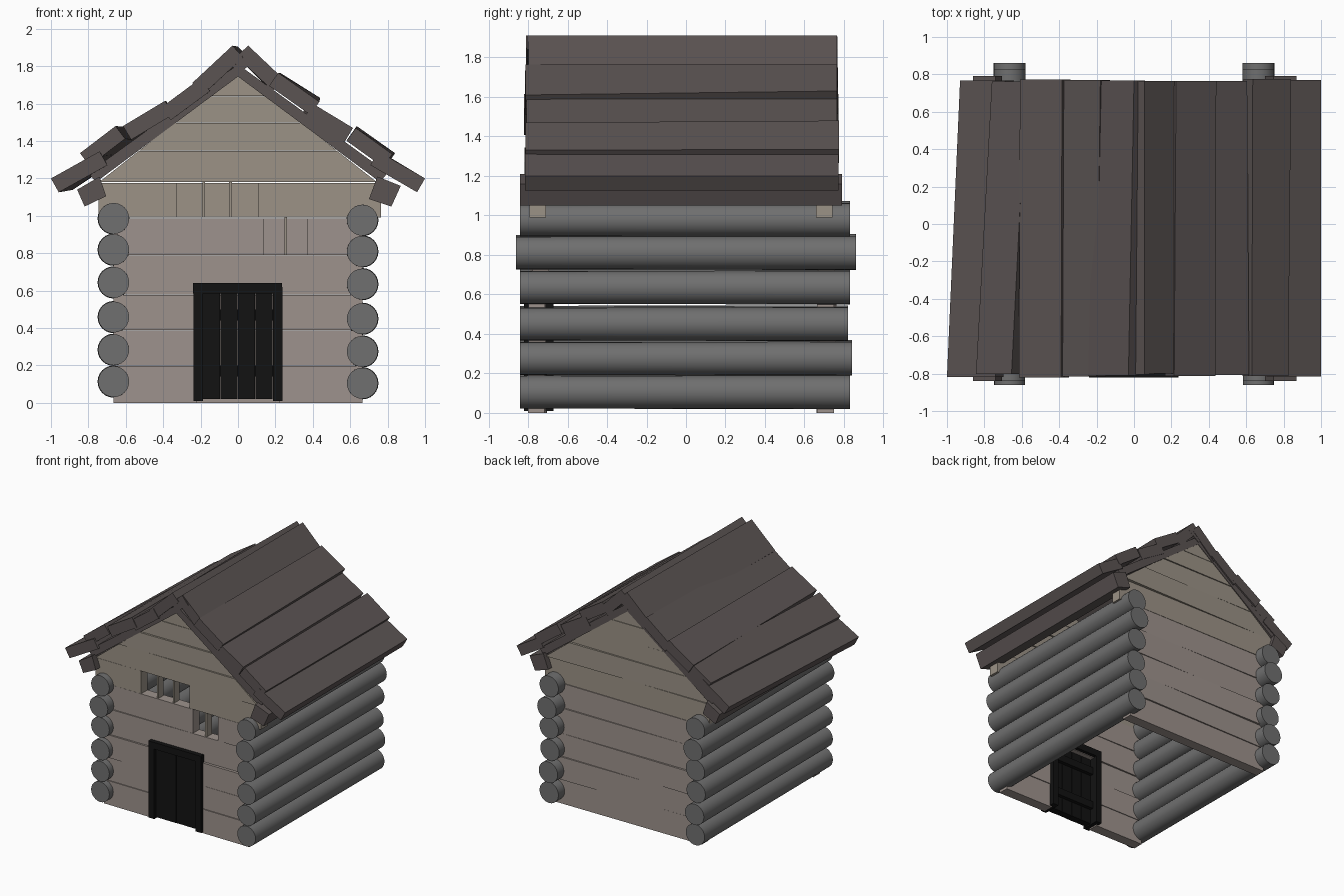
import bpy, bmesh, random
from math import pi, hypot
from mathutils import Matrix

if "Cube" in bpy.data.objects:
    bpy.data.objects.remove(bpy.data.objects["Cube"])

random.seed(4)


def material(name, rgb):
    m = bpy.data.materials.new(name)
    m.diffuse_color = (*rgb, 1)
    m.use_nodes = True
    m.node_tree.nodes["Principled BSDF"].inputs["Base Color"].default_value = m.diffuse_color
    return m


LOWER = material("lower_wood", (0.34, 0.29, 0.265))
UPPER = material("upper_wood", (0.33, 0.29, 0.24))
ROOF = material("roof_wood", (0.105, 0.088, 0.086))
LOG = material("log_grey", (0.16, 0.16, 0.16))
DARK = material("door_black", (0.006, 0.006, 0.006))


def finish(bm, name, mat):
    bmesh.ops.recalc_face_normals(bm, faces=bm.faces)
    me = bpy.data.meshes.new(name)
    bm.to_mesh(me)
    bm.free()
    me.materials.append(mat)
    ob = bpy.data.objects.new(name, me)
    bpy.context.collection.objects.link(ob)
    return ob


def prism(name, front, y0, y1, mat, back=None, skew=0.0):
    """Solid between an xz outline at y0 and another at y1."""
    bm = bmesh.new()
    back = back or front
    a = [bm.verts.new((x, y0 + skew * x, z)) for x, z in front]
    b = [bm.verts.new((x, y1 + skew * x, z)) for x, z in back]
    bm.faces.new(a)
    bm.faces.new(b[::-1])
    for i in range(len(a)):
        j = (i + 1) % len(a)
        bm.faces.new((a[i], b[i], b[j], a[j]))
    return finish(bm, name, mat)


def rect(x0, x1, z0, z1):
    return [(x0, z0), (x1, z0), (x1, z1), (x0, z1)]


def jitter(a):
    return random.uniform(-a, a)


# Stacked side logs
ends = [(-.84, .83), (-.84, .84), (-.84, .82), (-.84, .83), (-.86, .86), (-.84, .83)]
heights = [.11, .28, .455, .64, .815, .982]
for side, dz in ((-1, .004), (1, -.005)):
    for (y0, y1), z in zip(ends, heights):
        bm = bmesh.new()
        bmesh.ops.create_cone(bm, cap_ends=True, segments=24, radius1=.086,
                              radius2=.083, depth=y1 - y0)
        bm.transform(Matrix.Translation((side * .665, (y0 + y1) / 2, z + dz))
                     @ Matrix.Rotation(pi / 2, 4, 'X'))
        log = finish(bm, "side_log", LOG)
        bpy.context.view_layer.objects.active = log
        log.select_set(True)
        bpy.ops.object.shade_smooth_by_angle()
        log.select_set(False)

# Front and back plank walls, with the front split around door and windows
rows = [0, .2, .39, .58, .79, .99, 1.18, 1.35, 1.5, 1.64, 1.755]
gaps = {0: (-.22, .22), 1: (-.22, .22), 2: (-.22, .22), 4: (.14, .37), 5: (-.33, .11)}


def half_width(z):
    return (1.765 - z) * 1.27


for wall, y in (("front", -.79), ("back", .665)):
    for i in range(10):
        z0, z1 = rows[i], rows[i + 1] - .003
        mat = LOWER if i < 5 else UPPER
        y0 = y + jitter(.008)
        skew = jitter(.012)
        if i > 5:
            a, b = half_width(z0), half_width(z1)
            outlines = [[(-a, z0), (a, z0), (b, z1), (-b, z1)]]
        else:
            l, r = (-.745, .765) if i == 5 else (-.665, .665)
            g = gaps.get(i) if wall == "front" else None
            spans = [(l, g[0]), (g[1], r)] if g else [(l, r)]
            outlines = [rect(s, e, z0, z1) for s, e in spans]
        for o in outlines:
            prism(wall + "_plank", o, y0, y0 + .085, mat, skew=skew)

# Thin window bars
for x, row in ((-.183, 5), (-.04, 5), (.255, 4)):
    prism("window_bar", rect(x - .007, x + .007, rows[row], rows[row + 1]), -.78, -.715, UPPER)

# Door: frame, planks and inside battens
for s in (-1, 1):
    prism("door_post", rect(s * .213 - .025, s * .213 + .025, .01, .62), -.82, -.67, DARK)
prism("door_lintel", rect(-.24, .236, .585, .64), -.82, -.67, DARK)
for k in range(4):
    x = -.188 + k * .094
    prism("door_plank", rect(x, x + .091, .02, .585), -.8 + jitter(.006), -.74, DARK)
for z in (.14, .44):
    prism("door_batten", rect(-.188, .188, z, z + .06), -.74, -.71, DARK)


# Roof boards: top line at the front, then at the back
def slab(p, q, t):
    d = hypot(q[0] - p[0], q[1] - p[1])
    nx, nz = (q[1] - p[1]) / d * t, -(q[0] - p[0]) / d * t
    return [p, q, (q[0] + nx, q[1] + nz), (p[0] + nx, p[1] + nz)]


boards = [
    ((-1, 1.20), (-.74, 1.345), (-.93, 1.21), (-.69, 1.37)),
    ((-.845, 1.335), (-.655, 1.48), (-.76, 1.36), (-.575, 1.475)),
    ((-.615, 1.48), (-.39, 1.615), (-.61, 1.47), (-.385, 1.615)),
    ((-.41, 1.58), (-.20, 1.735), (-.40, 1.58), (-.18, 1.75)),
    ((-.245, 1.71), (-.03, 1.91), (-.21, 1.71), (.0, 1.905)),
    ((.055, 1.91), (.245, 1.73), (.055, 1.91), (.24, 1.725)),
    ((.215, 1.765), (.435, 1.61), (.225, 1.765), (.44, 1.63)),
    ((.40, 1.60), (.615, 1.47), (.38, 1.61), (.605, 1.475)),
    ((.63, 1.47), (.825, 1.33), (.635, 1.48), (.84, 1.335)),
    ((.75, 1.345), (1, 1.20), (.80, 1.32), (1, 1.20)),
]
for p, q, pb, qb in boards:
    prism("roof_board", slab(p, q, .085), -.81 + jitter(.012), .77 + jitter(.01), ROOF,
          back=slab(pb, qb, .085))

# Roof lining under the boards, and ridge fill
for s in (-1, 1):
    prism("roof_lining", [(0, 1.81), (s * .80, 1.23), (s * .76, 1.18), (0, 1.745)],
          -.8, .76, ROOF)
prism("ridge_filler", [(-.045, 1.82), (.055, 1.91), (.11, 1.84), (0, 1.76)], -.805, .765, ROOF)

# Eave beams
prism("eave_beam", [(-.86, 1.14), (-.82, 1.05), (-.705, 1.105), (-.74, 1.21)], -.84, .79, ROOF)
prism("eave_beam", [(.70, 1.09), (.82, 1.05), (.87, 1.16), (.745, 1.21)], -.84, .79, ROOF)
